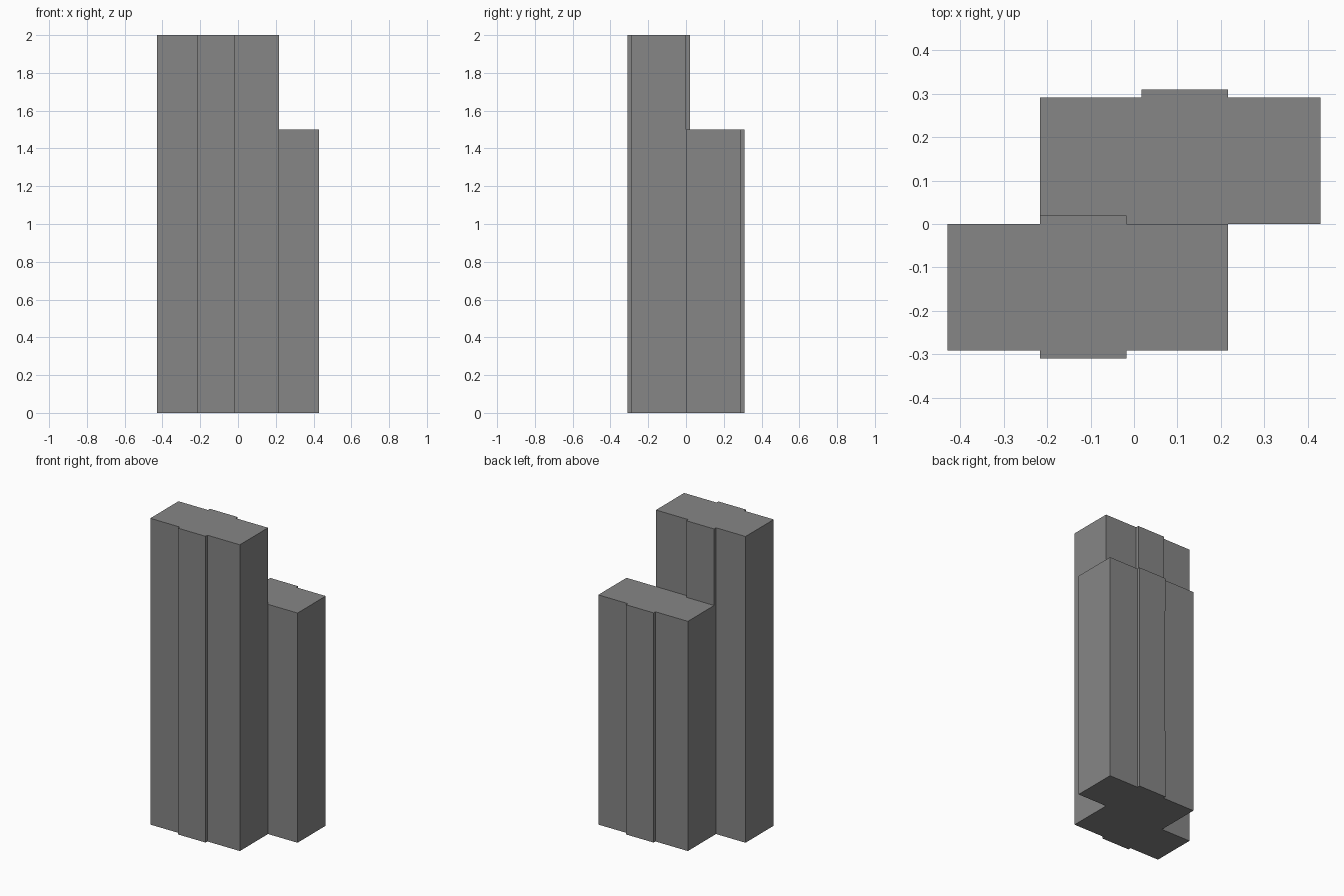
import bpy
import bmesh
from math import pi
from mathutils import Matrix

if "Cube" in bpy.data.objects:
    bpy.data.objects.remove(bpy.data.objects["Cube"])

# Plan of one block: long slab with a shallow rib on the outer and inner faces
PLAN = [(-0.43, -0.291), (-0.217, -0.291), (-0.217, -0.31), (-0.017, -0.31),
        (-0.017, -0.291), (0.217, -0.291), (0.217, 0.0), (-0.017, 0.0),
        (-0.017, 0.02), (-0.217, 0.02), (-0.217, 0.0), (-0.43, 0.0)]
PINCH = 0.0015  # the outer face leans in very slightly at mid height

dark = bpy.data.materials.new("dark_grey")
dark.diffuse_color = (0.24, 0.24, 0.24, 1)
dark.use_nodes = True
dark.node_tree.nodes["Principled BSDF"].inputs["Base Color"].default_value = dark.diffuse_color


def block(name, height, angle):
    bm = bmesh.new()
    rings = []
    for z, pinch in ((0, 0), (1, PINCH), (height, 0)):
        rings.append([bm.verts.new((x, y + (pinch if y < -0.1 else 0), z))
                      for x, y in PLAN])
    n = len(PLAN)
    for low, high in zip(rings, rings[1:]):
        for i in range(n):
            j = (i + 1) % n
            bm.faces.new((low[i], low[j], high[j], high[i]))
    bm.faces.new(rings[0][::-1])
    bm.faces.new(rings[-1])
    bmesh.ops.transform(bm, matrix=Matrix.Rotation(angle, 4, 'Z'), verts=bm.verts)
    bmesh.ops.recalc_face_normals(bm, faces=bm.faces)
    mesh = bpy.data.meshes.new(name)
    bm.to_mesh(mesh)
    bm.free()
    mesh.materials.append(dark)
    obj = bpy.data.objects.new(name, mesh)
    bpy.context.collection.objects.link(obj)
    return obj


# Tall front tower and the shorter one behind it, turned half a circle
block("tall_tower", 2.0, 0)
block("short_tower", 1.5, pi)
